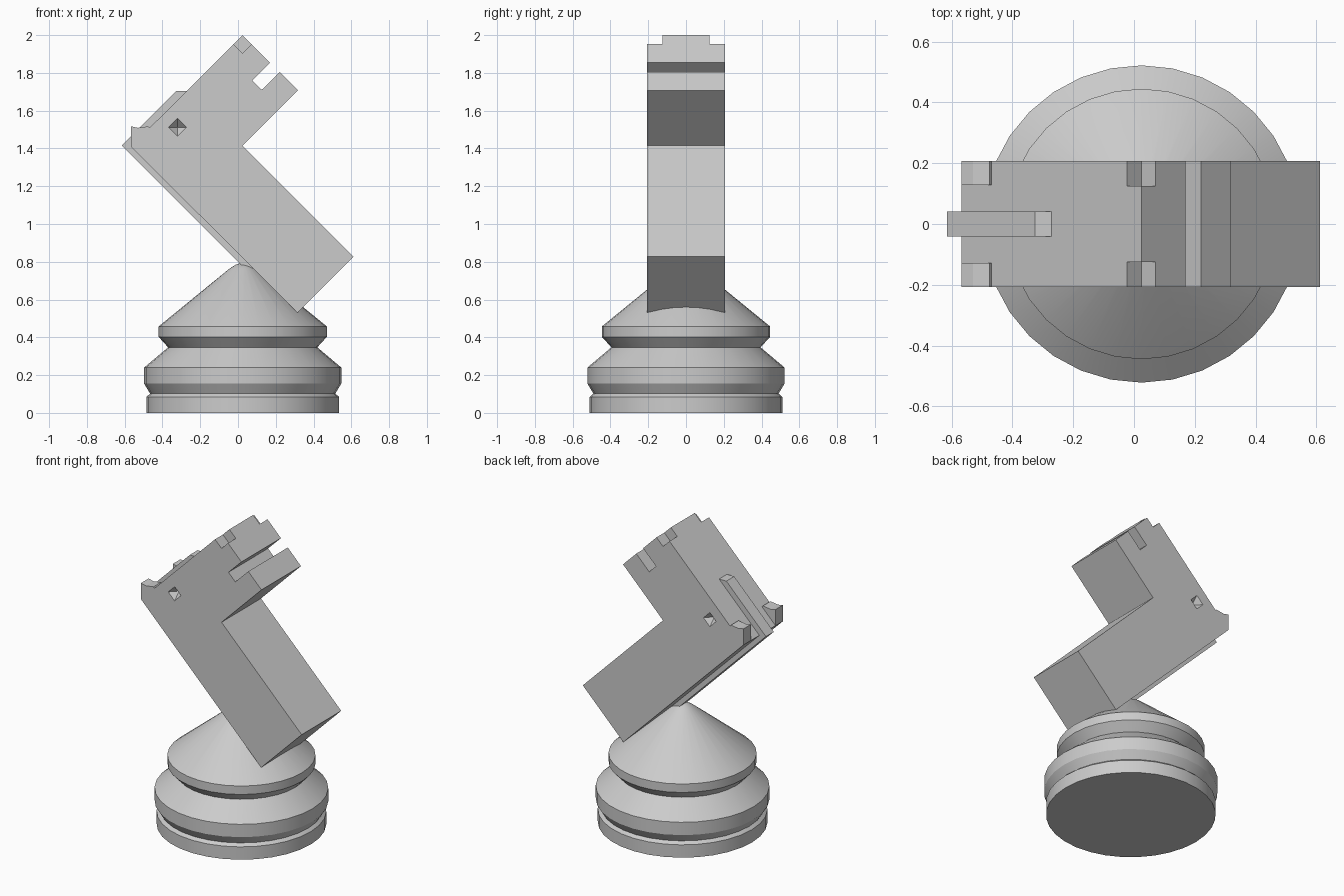
import bpy, bmesh, math

cube = bpy.data.objects.get("Cube")
if cube:
    bpy.data.objects.remove(cube, do_unlink=True)

# One flat grey for the whole piece
GREY = (0.6, 0.6, 0.6, 1)
grey = bpy.data.materials.new("light grey")
grey.use_nodes = True
grey.diffuse_color = GREY
grey.node_tree.nodes["Principled BSDF"].inputs["Base Color"].default_value = GREY

HALF = 0.207       # half thickness of the head and neck
BASE_X = 0.025     # axis of the turned base


def make_object(name, bm):
    bmesh.ops.recalc_face_normals(bm, faces=bm.faces)
    mesh = bpy.data.meshes.new(name)
    bm.to_mesh(mesh)
    bm.free()
    mesh.materials.append(grey)
    obj = bpy.data.objects.new(name, mesh)
    bpy.context.collection.objects.link(obj)
    return obj


def prism(name, profile, y0, y1):
    """Extrude an x-z profile from y0 to y1."""
    bm = bmesh.new()
    face = bm.faces.new([bm.verts.new((x, y0, z)) for x, z in profile])
    ext = bmesh.ops.extrude_face_region(bm, geom=[face])
    verts = [v for v in ext["geom"] if isinstance(v, bmesh.types.BMVert)]
    bmesh.ops.translate(bm, verts=verts, vec=(0, y1 - y0, 0))
    return make_object(name, bm)


def activate(obj):
    bpy.ops.object.select_all(action="DESELECT")
    obj.select_set(True)
    bpy.context.view_layer.objects.active = obj


def carve(target, cutter):
    mod = target.modifiers.new("carve", "BOOLEAN")
    mod.operation = "DIFFERENCE"
    mod.solver = "EXACT"
    mod.object = cutter
    activate(target)
    bpy.ops.object.modifier_apply(modifier=mod.name)
    bpy.data.objects.remove(cutter, do_unlink=True)


# Turned base
profile = [(0, 0), (0.51, 0), (0.51, 0.085), (0.495, 0.098), (0.49, 0.102),
           (0.522, 0.155), (0.522, 0.24), (0.395, 0.347), (0.445, 0.402),
           (0.445, 0.458), (0.07, 0.764), (0.035, 0.786), (0, 0.795)]
bm = bmesh.new()
ring = [bm.verts.new((0, r, z)) for r, z in profile]
edges = [bm.edges.new(pair) for pair in zip(ring, ring[1:])]
bmesh.ops.spin(bm, geom=ring + edges, axis=(0, 0, 1), cent=(0, 0, 0),
               angle=math.tau, steps=32, use_duplicate=False)
bmesh.ops.remove_doubles(bm, verts=bm.verts, dist=0.0005)
base = make_object("base", bm)
base.location.x = BASE_X
activate(base)
bpy.ops.object.shade_smooth_by_angle(angle=math.radians(28))

# Head and neck, with the open mouth in the outline
body = prism("head_and_neck", [
    (0.024, 2.0), (0.17, 1.854), (0.075, 1.76), (0.125, 1.71), (0.22, 1.805),
    (0.317, 1.708), (0.024, 1.415), (0.612, 0.827), (0.315, 0.53),
    (-0.567, 1.41)], -HALF, HALF)

for side in (-1, 1):
    # Nostril notch at the tip of the nose
    inner, outer = side * 0.125, side * 0.3
    notch = prism("nostril_cutter", [(0.024, 1.905), (0.072, 1.953),
                                     (0.024, 2.05), (-0.024, 1.953)],
                  min(inner, outer), max(inner, outer))
    carve(body, notch)

    # Sunken eye
    bm = bmesh.new()
    bmesh.ops.create_uvsphere(bm, u_segments=4, v_segments=2, radius=0.047)
    bmesh.ops.translate(bm, verts=bm.verts, vec=(-0.32, side * HALF, 1.512))
    carve(body, make_object("eye_cutter", bm))

    # Ear
    inner, outer = side * 0.128, side * HALF
    prism("left_ear" if side < 0 else "right_ear",
          [(-0.567, 1.41), (-0.567, 1.517), (-0.53, 1.509), (-0.475, 1.517),
           (-0.463, 1.5), (-0.48, 1.42)],
          min(inner, outer), max(inner, outer))

# Mane ridge along the crown and the back of the neck
prism("mane", [(-0.615, 1.415), (-0.325, 1.705), (-0.27, 1.705),
               (-0.3, 1.64), (-0.53, 1.41), (0.31, 0.57), (0.27, 0.53)],
      -0.041, 0.041)
